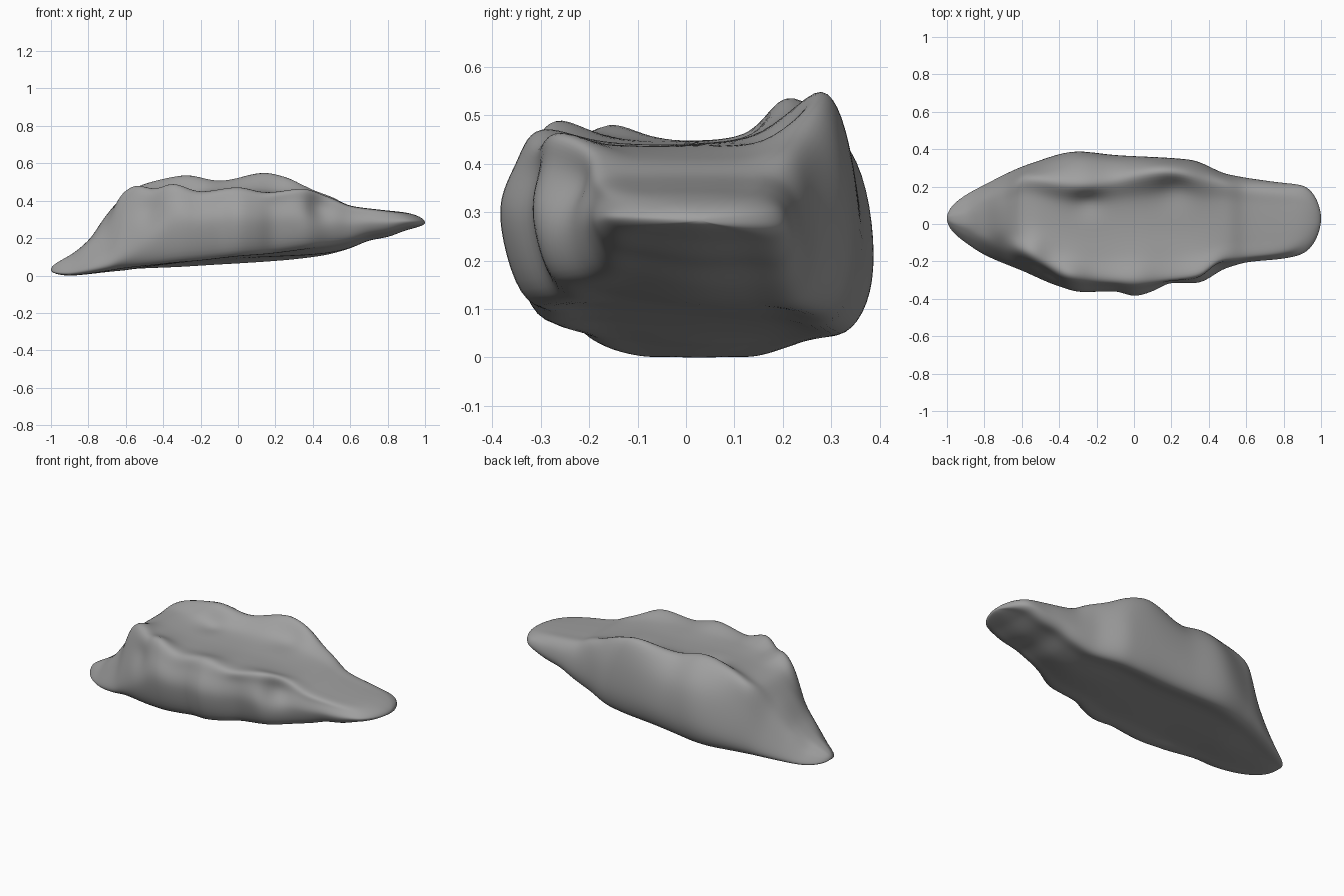
import bpy, bmesh, math
from mathutils import Vector

old = bpy.data.objects.get("Cube")
if old:
    bpy.data.objects.remove(old)

STATIONS, STEPS = 140, 7

# Lengthwise profiles as (x, value) pairs
front_edge = [(-1, .03), (-.9, -.1), (-.8, -.165), (-.6, -.25), (-.4, -.335), (-.28, -.365),
              (-.1, -.36), (0, -.387), (.1, -.36), (.2, -.313), (.35, -.32), (.5, -.24),
              (.6, -.205), (.8, -.185), (.9, -.16), (1, .03)]
back_edge = [(-1, .03), (-.9, .155), (-.8, .21), (-.55, .325), (-.3, .388), (-.1, .368),
             (.3, .343), (.5, .265), (.75, .225), (.9, .205), (1, .03)]
front_rim = [(-1, .03), (-.9, -.04), (-.8, -.08), (-.62, -.14), (-.5, -.2), (-.35, -.27),
             (0, -.3), (.35, -.27), (.5, -.19), (.8, -.14), (1, .03)]
back_rim = [(-1, .03), (-.9, .09), (-.8, .14), (-.68, .19), (-.57, .25), (-.27, .22),
            (.15, .28), (.4, .24), (.6, .19), (.9, .15), (1, .03)]
front_top = [(-1, .03), (-.9, .09), (-.8, .17), (-.7, .27), (-.62, .43), (-.53, .462),
             (-.45, .46), (-.35, .495), (-.2, .448), (0, .475), (.15, .443), (.35, .468),
             (.5, .415), (.6, .37), (.75, .35), (.9, .33), (1, .285)]
back_top = [(-1, .03), (-.9, .09), (-.8, .17), (-.7, .29), (-.6, .44), (-.4, .52),
            (-.27, .543), (-.1, .51), (.15, .558), (.25, .54), (.4, .46), (.5, .42),
            (.6, .37), (.75, .35), (.9, .33), (1, .285)]
middle_top = [(-1, .03), (-.9, .11), (-.8, .19), (-.7, .33), (-.6, .43), (-.5, .45),
              (-.2, .443), (.2, .44), (.5, .41), (.6, .375), (.75, .355), (.9, .338),
              (1, .285)]
underside = [(-1, .03), (-.9, .002), (-.6, .03), (-.2, .055), (.2, .08), (.45, .11),
             (.6, .15), (.7, .19), (.8, .21), (.9, .245), (1, .285)]

# Worn hollows and one raised knob as (centre, radius, push)
dents = [((.43, -.27, .37), .08, (-.01, .045, -.01)),
         ((-.48, -.27, .35), .07, (0, .02, 0)),
         ((-.25, .12, .46), .07, (0, .01, -.025)),
         ((.22, .2, .47), .09, (0, .015, -.025)),
         ((-.54, -.13, .46), .07, (0, 0, .022))]


def mix(a, b, t):
    return a + (b - a) * t


def angle(x):
    return math.acos(max(-1, min(1, -x)))


def smooth_profile(pairs):
    """Monotone cubic through the pairs, in angle, so both ends come out round."""
    a = [angle(x) for x, v in pairs]
    v = [v for x, v in pairs]
    d = [(v[i + 1] - v[i]) / (a[i + 1] - a[i]) for i in range(len(a) - 1)]
    inner = [2 * p * q / (p + q) if p * q > 0 else 0 for p, q in zip(d, d[1:])]
    m = [d[0]] + inner + [d[-1]]

    def value(s):
        i = 0
        while i < len(d) - 1 and s > a[i + 1]:
            i += 1
        h = a[i + 1] - a[i]
        t = (s - a[i]) / h
        return ((1 + 2 * t) * (1 - t) ** 2 * v[i] + t * (1 - t) ** 2 * h * m[i]
                + t * t * (3 - 2 * t) * v[i + 1] + t * t * (t - 1) * h * m[i + 1])
    return value


profiles = [smooth_profile(p) for p in (front_edge, back_edge, front_rim, back_rim,
                                        front_top, back_top, middle_top, underside)]


def side(edge, rim, top, base, centre, mid_y, mid_z, belly, lean, lift, sag):
    """One half of a cross-section, from the underside up and over the rim."""
    h = top - base
    return [(mix(centre, edge, .5), base + h * mix(sag, lift, .5)),
            (mix(centre, edge, .85), base + h * lift),
            (edge, base + h * belly),
            (mix(edge, rim, lean), base + h * mix(belly, 1, .62)),
            (rim, top),
            (mix(rim, mid_y, .45), mix(top, mid_z, .8))]


def section(s):
    lo, hi, rim_f, rim_b, top_f, top_b, mid, base = [p(s) for p in profiles]
    x = -math.cos(s)
    t = max(0, min(1, (-.25 - x) / .45))
    flare = t * t * (3 - 2 * t)
    sag = .08 * max(0, 1 - (x / .6) ** 2)
    centre, mid_y = (lo + hi) / 2, (rim_f + rim_b) / 2
    back = side(hi, rim_b, top_b, base, centre, mid_y, mid,
                mix(.28, .2, flare), mix(.2, .45, flare), mix(.01, .03, flare), sag)
    front = side(lo, rim_f, top_f, base, centre, mid_y, mid,
                 mix(.55, .2, flare), mix(.4, .5, flare),
                 max(.03, .13 + .13 * x), sag)
    return [(centre, base + sag * (mid - base))] + back + [(mid_y, mid)] + front[::-1]


def closed_curve(points):
    """Round closed curve through the points."""
    n, out = len(points), []
    for i in range(n):
        p, q, r, w = [points[(i + k) % n] for k in (-1, 0, 1, 2)]
        for j in range(STEPS):
            t = j / STEPS
            out.append([.5 * (2 * q[c] + (r[c] - p[c]) * t
                              + (2 * p[c] - 5 * q[c] + 4 * r[c] - w[c]) * t * t
                              + (3 * q[c] - p[c] - 3 * r[c] + w[c]) * t ** 3)
                        for c in (0, 1)])
    return out


# Skin the cross-sections into one closed body
bm = bmesh.new()
rings = []
for i in range(STATIONS + 1):
    s = math.pi * i / STATIONS
    rings.append([bm.verts.new((-math.cos(s), y, z)) for y, z in closed_curve(section(s))])
for r, q in zip(rings, rings[1:]):
    for j in range(len(r)):
        k = (j + 1) % len(r)
        bm.faces.new((r[j], r[k], q[k], q[j]))
bmesh.ops.remove_doubles(bm, verts=bm.verts, dist=1e-5)

# Press in the hollows and raise the knob
for centre, radius, push in dents:
    for v in bm.verts:
        reach = (v.co - Vector(centre)).length / radius
        v.co += Vector(push) * math.exp(-reach * reach)

# Soften the surface, then rest it on the ground
for _ in range(4):
    bmesh.ops.smooth_vert(bm, verts=bm.verts, factor=.5,
                          use_axis_x=False, use_axis_y=True, use_axis_z=True)
low = min(v.co.z for v in bm.verts)
bmesh.ops.translate(bm, verts=bm.verts, vec=(0, 0, -low))
bmesh.ops.recalc_face_normals(bm, faces=bm.faces)

mesh = bpy.data.meshes.new("rock_body")
bm.to_mesh(mesh)
bm.free()
body = bpy.data.objects.new("rock_body", mesh)
bpy.context.collection.objects.link(body)

# Plain grey stone
grey = bpy.data.materials.new("stone_grey")
grey.use_nodes = True
colour = (.35, .35, .35, 1)
grey.diffuse_color = colour
grey.node_tree.nodes["Principled BSDF"].inputs["Base Color"].default_value = colour
mesh.materials.append(grey)
for face in mesh.polygons:
    face.use_smooth = True
